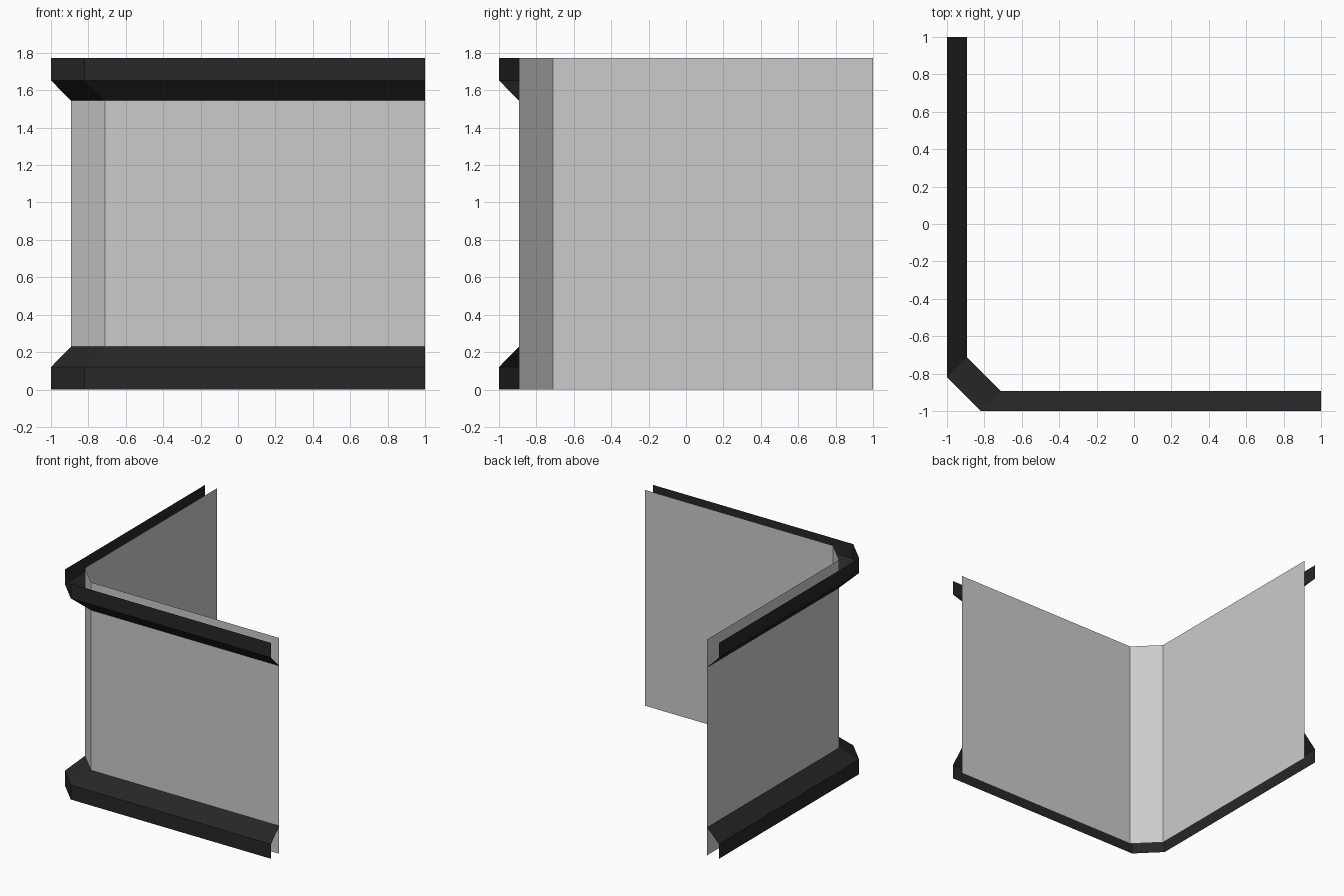
import bpy

if "Cube" in bpy.data.objects:
    bpy.data.objects.remove(bpy.data.objects["Cube"])

# Plan lines of the chamfered corner: wall line and outer trim line
WALL = [(-0.893, 1), (-0.893, -0.711), (-0.711, -0.893), (1, -0.893)]
OUTER = [(-1, 1), (-1, -0.82), (-0.82, -1), (1, -1)]
H = 1.773

dark = bpy.data.materials.new("dark_trim")
dark.diffuse_color = (0.02, 0.02, 0.02, 1)
dark.use_nodes = True
dark.node_tree.nodes["Principled BSDF"].inputs["Base Color"].default_value = dark.diffuse_color


def strip(name, rows, material=None):
    """Open sheet joining stacked rows of (plan line, height)."""
    n = len(rows[0][0])
    verts = [(x, y, z) for line, z in rows for x, y in line]
    faces = [(r * n + i, r * n + i + 1, (r + 1) * n + i + 1, (r + 1) * n + i)
             for r in range(len(rows) - 1) for i in range(n - 1)]
    mesh = bpy.data.meshes.new(name)
    mesh.from_pydata(verts, [], faces)
    if material:
        mesh.materials.append(material)
    obj = bpy.data.objects.new(name, mesh)
    bpy.context.collection.objects.link(obj)
    return obj


# Thin corner wall
strip("corner_wall", [(WALL, 0), (WALL, H)])

# Base trim: upright face, then slope back to the wall
strip("base_trim", [(OUTER, 0), (OUTER, 0.12), (WALL, 0.229)], dark)

# Top trim: the same profile upside down, open at the top
strip("top_trim", [(WALL, H - 0.229), (OUTER, H - 0.12), (OUTER, H)], dark)
